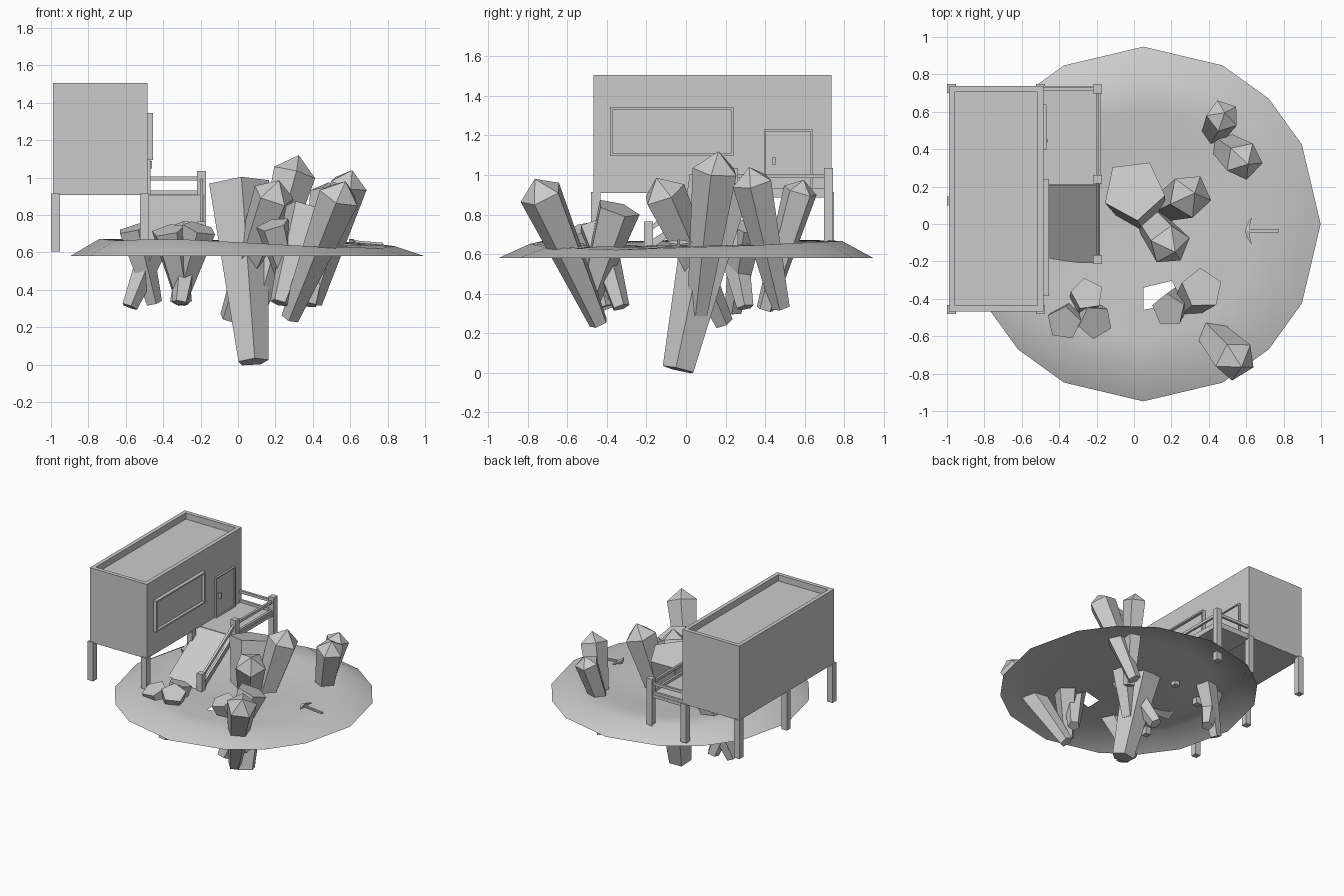
import bpy, bmesh, math, random
from mathutils import Vector, Matrix

if "Cube" in bpy.data.objects:
    bpy.data.objects.remove(bpy.data.objects["Cube"])

random.seed(4)


def finish(name, bm, smooth=False):
    bmesh.ops.recalc_face_normals(bm, faces=bm.faces)
    me = bpy.data.meshes.new(name)
    bm.to_mesh(me)
    bm.free()
    if smooth:
        for p in me.polygons:
            p.use_smooth = True
    ob = bpy.data.objects.new(name, me)
    bpy.context.collection.objects.link(ob)
    return ob


def box(name, x, y, z, recess=None, inset=0.0, depth=0.0):
    """Box from ranges; optionally a recessed panel in the face with normal `recess`."""
    bm = bmesh.new()
    bmesh.ops.create_cube(bm, size=1)
    for v in bm.verts:
        v.co = Vector([r[0] if c < 0 else r[1] for c, r in zip(v.co, (x, y, z))])
    if recess:
        n = Vector(recess)
        bm.normal_update()
        f = max(bm.faces, key=lambda q: q.normal.dot(n))
        bmesh.ops.inset_region(bm, faces=[f], thickness=inset)
        panel = bmesh.ops.extrude_face_region(bm, geom=[f])
        vs = [g for g in panel['geom'] if isinstance(g, bmesh.types.BMVert)]
        bmesh.ops.translate(bm, verts=vs, vec=-depth * n)
        if f.is_valid:
            bmesh.ops.delete(bm, geom=[f], context='FACES')
    return finish(name, bm)


def beam(name, a, b, w, h):
    """Rectangular bar from a to b."""
    a, b = Vector(a), Vector(b)
    d = b - a
    bm = bmesh.new()
    bmesh.ops.create_cube(bm, size=1)
    rot = d.to_track_quat('Y', 'Z').to_matrix().to_4x4()
    bm.transform(Matrix.Translation((a + b) / 2) @ rot @ Matrix.Diagonal((w, d.length, h, 1)))
    return finish(name, bm)


def crystal(name, a, b, r0, r1, cap=0.0, turn=0.0):
    """Five-sided tapered prism from foot a to top b, with a pointed or flat top."""
    a, b = Vector(a), Vector(b)
    d = (b - a).normalized()
    rot = d.to_track_quat('Z', 'Y').to_matrix()
    bm = bmesh.new()

    def ring(c, r):
        return [bm.verts.new(c + rot @ Vector((r * math.cos(t), r * math.sin(t), 0)))
                for t in (turn + i * math.tau / 5 for i in range(5))]
    lo, hi = ring(a, r0), ring(b - d * cap, r1)
    bm.faces.new(lo)
    for i in range(5):
        j = (i + 1) % 5
        bm.faces.new((lo[i], lo[j], hi[j], hi[i]))
    if cap:
        tip = bm.verts.new(b)
        for i in range(5):
            bm.faces.new((hi[i], hi[(i + 1) % 5], tip))
    else:
        bm.faces.new(hi)
    return finish(name, bm)


# Ground: thin 16-sided mound, lower towards the front right, with one hole
bm = bmesh.new()
angles = [math.radians(q * 90 + a) for q in range(4) for a in (0, 26.6, 45, 63.4)]
rings = []
for r, z, n, dip in ((0.948, 0.58, 0, 0), (0.79, 0.668, 0.006, 0.042), (0.62, 0.66, 0.008, 0.03),
                     (0.46, 0.645, 0.01, 0.01), (0.34, 0.635, 0.01, 0), (0.17, 0.63, 0.008, 0)):
    rings.append([bm.verts.new((0.05 + r * math.cos(t), r * math.sin(t),
                                z - dip * max(0, math.cos(t + 0.4)) + random.uniform(-n, n)))
                  for t in angles])
centre = bm.verts.new((0.05, 0, 0.63))
for k in range(len(rings) - 1):
    for i in range(16):
        j = (i + 1) % 16
        if not (k == 3 and i == 12):
            bm.faces.new((rings[k][i], rings[k][j], rings[k + 1][j], rings[k + 1][i]))
for i in range(16):
    bm.faces.new((rings[-1][i], rings[-1][(i + 1) % 16], centre))
finish("ground", bm, smooth=True)

# Cabin with sunken roof, window and door
box("cabin", (-0.99, -0.483), (-0.468, 0.737), (0.908, 1.505), (0, 0, 1), 0.045, 0.05)
box("window", (-0.49, -0.455), (-0.385, 0.24), (1.095, 1.345), (1, 0, 0), 0.018, 0.022)
box("door", (-0.49, -0.468), (0.395, 0.64), (0.905, 1.23), (1, 0, 0), 0.013, 0.01)
box("door_handle", (-0.48, -0.46), (0.438, 0.452), (1.05, 1.09))

# Six stilts
for i, x in enumerate((-1.0, -0.525)):
    for j, y in enumerate((-0.48, 0.10, 0.70)):
        box(f"stilt_{i}_{j}", (x, x + 0.048), (y, y + 0.048), (0.605, 0.915))

# Porch deck, ramp, posts and rails
box("deck", (-0.49, -0.18), (0.21, 0.735), (0.885, 0.91))
beam("ramp", (-0.338, 0.215, 0.897), (-0.338, -0.20, 0.625), 0.315, 0.022)
posts = ((0.722, 1.035), (0.24, 1.035), (-0.19, 0.765))
for i, (y, z) in enumerate(posts):
    box(f"post_{i}", (-0.218, -0.172), (y - 0.023, y + 0.023), (0.60, z))
for drop in (0.04, 0.115):
    for i in range(2):
        (y0, z0), (y1, z1) = posts[i], posts[i + 1]
        beam(f"side_rail_{i}", (-0.195, y0, z0 - drop), (-0.195, y1, z1 - drop), 0.018, 0.022)
    beam("back_rail", (-0.485, 0.722, 1.035 - drop), (-0.195, 0.722, 1.035 - drop), 0.018, 0.022)

# Crystals: foot, top, foot radius, top radius, point height, turn
shapes = (
    ("giant", (0.08, -0.035, 0.015), (0.0, 0.183, 0.965), 0.085, 0.17, 0, 0.08),
    ("tall", (0.10, 0.06, 0.30), (0.325, 0.165, 1.12), 0.055, 0.12, 0.10, 0.3),
    ("middle", (-0.05, 0.19, 0.25), (0.22, -0.15, 0.985), 0.05, 0.115, 0.09, 0.9),
    ("right", (0.40, 0.48, 0.33), (0.61, 0.32, 1.04), 0.05, 0.105, 0.08, 0.2),
    ("back", (0.38, 0.40, 0.32), (0.485, 0.595, 0.975), 0.045, 0.09, 0.06, 0.5),
    ("front", (0.28, -0.44, 0.25), (0.575, -0.765, 0.98), 0.05, 0.115, 0.09, 0.1),
    ("cut_a", (0.22, -0.50, 0.33), (0.365, -0.345, 0.83), 0.05, 0.115, 0, 0.5),
    ("cut_b", (0.30, -0.33, 0.33), (0.185, -0.46, 0.75), 0.045, 0.093, 0, 1.1),
    ("low_a", (-0.31, -0.50, 0.33), (-0.25, -0.375, 0.74), 0.045, 0.09, 0, 0.3),
    ("low_b", (-0.29, -0.41, 0.33), (-0.375, -0.53, 0.72), 0.045, 0.095, 0, 0.8),
    ("low_c", (-0.32, -0.40, 0.33), (-0.205, -0.525, 0.73), 0.045, 0.095, 0, 0.1),
    ("under_a", (-0.58, 0.24, 0.31), (-0.41, 0.31, 0.74), 0.045, 0.09, 0, 0.4),
    ("under_b", (-0.45, 0.30, 0.33), (-0.56, 0.22, 0.73), 0.045, 0.09, 0, 0.9),
)
for s in shapes:
    crystal("crystal_" + s[0], *s[1:])

# Pickaxe lying on the ground: handle plus curved head
beam("pickaxe_handle", (0.60, -0.037, 0.660), (0.775, -0.037, 0.645), 0.015, 0.013)
bm = bmesh.new()
prev = None
for i in range(7):
    t = i / 3 - 1
    c = Vector((0.607 + 0.022 * t * t, -0.037 + 0.07 * t, 0.660))
    w = 0.011 * (1 - abs(t)) + 0.002
    ring = [bm.verts.new(c + Vector((sx * w, 0, sz * w))) for sx, sz in ((-1, -1), (1, -1), (1, 1), (-1, 1))]
    if prev:
        for k in range(4):
            bm.faces.new((prev[k], prev[(k + 1) % 4], ring[(k + 1) % 4], ring[k]))
    if i in (0, 6):
        bm.faces.new(ring)
    prev = ring
finish("pickaxe_head", bm)
